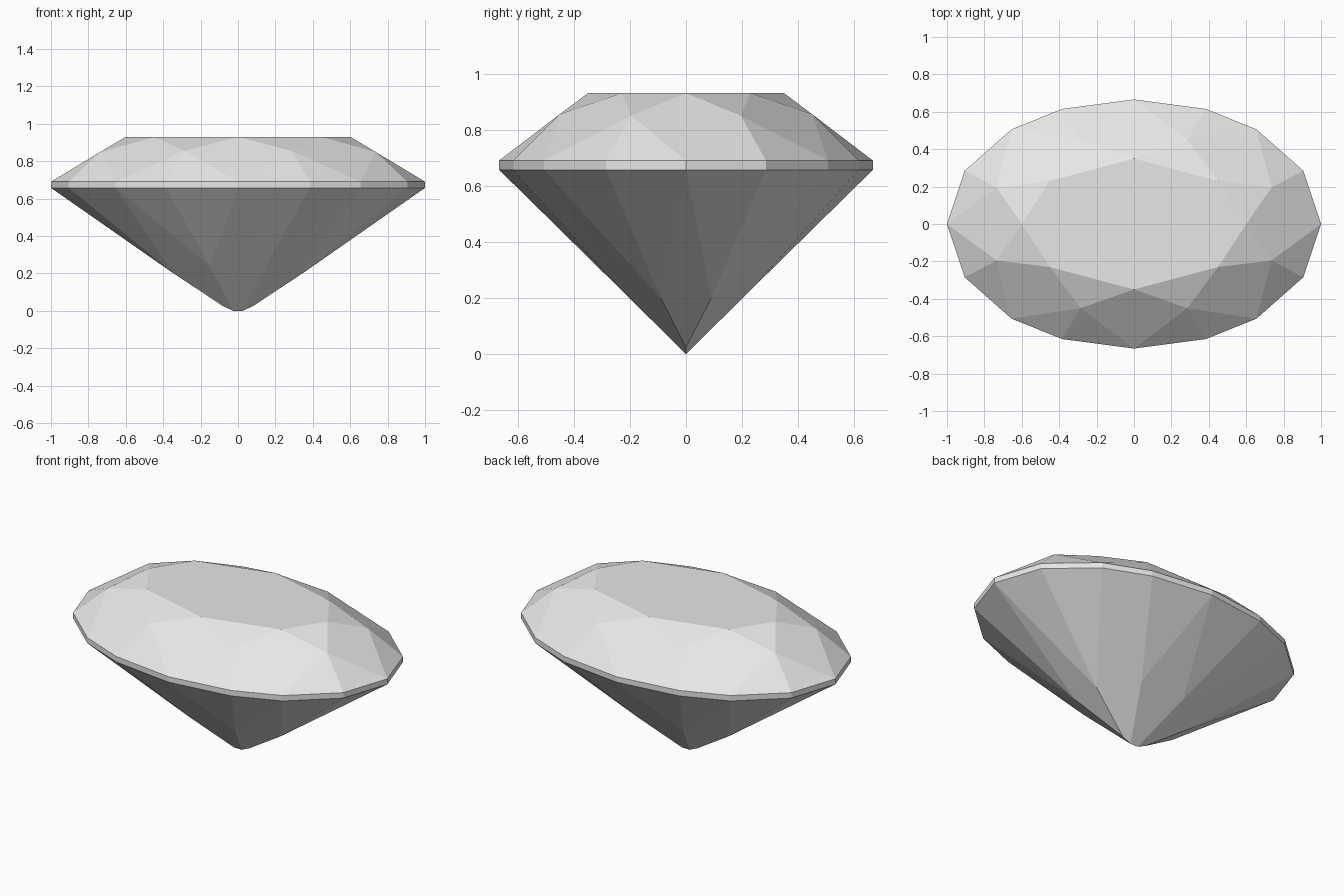
import bpy
import bmesh

if "Cube" in bpy.data.objects:
    bpy.data.objects.remove(bpy.data.objects["Cube"], do_unlink=True)

# Heights of the girdle band and the flat table
GIRDLE_LOW, GIRDLE_TOP, TABLE = 0.657, 0.69, 0.93

bm = bmesh.new()


def ring(quarter):
    """Mirror points of the +x +y quarter into a closed counterclockwise ring."""
    half = quarter + [(-x, y, z) for x, y, z in reversed(quarter) if x > 0]
    full = half + [(x, -y, z) for x, y, z in reversed(half) if y > 0]
    return [bm.verts.new(p) for p in full]


outline = [(1, 0), (0.905, 0.285), (0.655, 0.506), (0.385, 0.615), (0, 0.666)]
top = ring([(x, y, GIRDLE_TOP) for x, y in outline])
low = ring([(x, y, GIRDLE_LOW) for x, y in outline])
table = ring([(0.6, 0, TABLE), (0.45, 0.23, TABLE), (0, 0.35, TABLE)])
crown = ring([(0.735, 0.195, 0.85), (0.285, 0.45, 0.855)])
pavilion = ring([(0.345, 0.09, 0.2), (0.15, 0.242, 0.24)])

# Short keel along x at the bottom, from right to left
keel = [bm.verts.new(p) for p in
        ((0.08, 0, 0.025), (0.025, 0, 0), (-0.025, 0, 0), (-0.08, 0, 0.025))]
# Keel points below each of the eight pavilion corners
foot = [keel[i] for i in (0, 1, 2, 3, 3, 2, 1, 0)]

# Table and girdle band
bm.faces.new(table)
for i in range(16):
    j = (i + 1) % 16
    bm.faces.new((low[i], low[j], top[j], top[i]))

for i in range(8):
    main, odd, after = 2 * i, 2 * i + 1, (2 * i + 2) % 16
    # Crown: star, kite and the pair of girdle facets
    bm.faces.new((table[i], crown[i], table[(i + 1) % 8]))
    bm.faces.new((table[i], crown[i - 1], top[main], crown[i]))
    bm.faces.new((crown[i], top[main], top[odd]))
    bm.faces.new((crown[i], top[odd], top[after]))
    # Pavilion: the pair of girdle facets and the long main facet
    bm.faces.new((pavilion[i], low[odd], low[main]))
    bm.faces.new((pavilion[i], low[after], low[odd]))
    facet = [low[main], pavilion[i - 1], foot[i - 1], foot[i], pavilion[i]]
    bm.faces.new(list(dict.fromkeys(facet)))

bmesh.ops.recalc_face_normals(bm, faces=bm.faces)
mesh = bpy.data.meshes.new("oval_gem")
bm.to_mesh(mesh)
bm.free()

# One plain pale grey for the whole stone
grey = bpy.data.materials.new("pale_grey")
grey.use_nodes = True
grey.diffuse_color = (0.8, 0.8, 0.8, 1)
grey.node_tree.nodes["Principled BSDF"].inputs["Base Color"].default_value = (0.8, 0.8, 0.8, 1)
mesh.materials.append(grey)

gem = bpy.data.objects.new("oval_gem", mesh)
bpy.context.collection.objects.link(gem)
